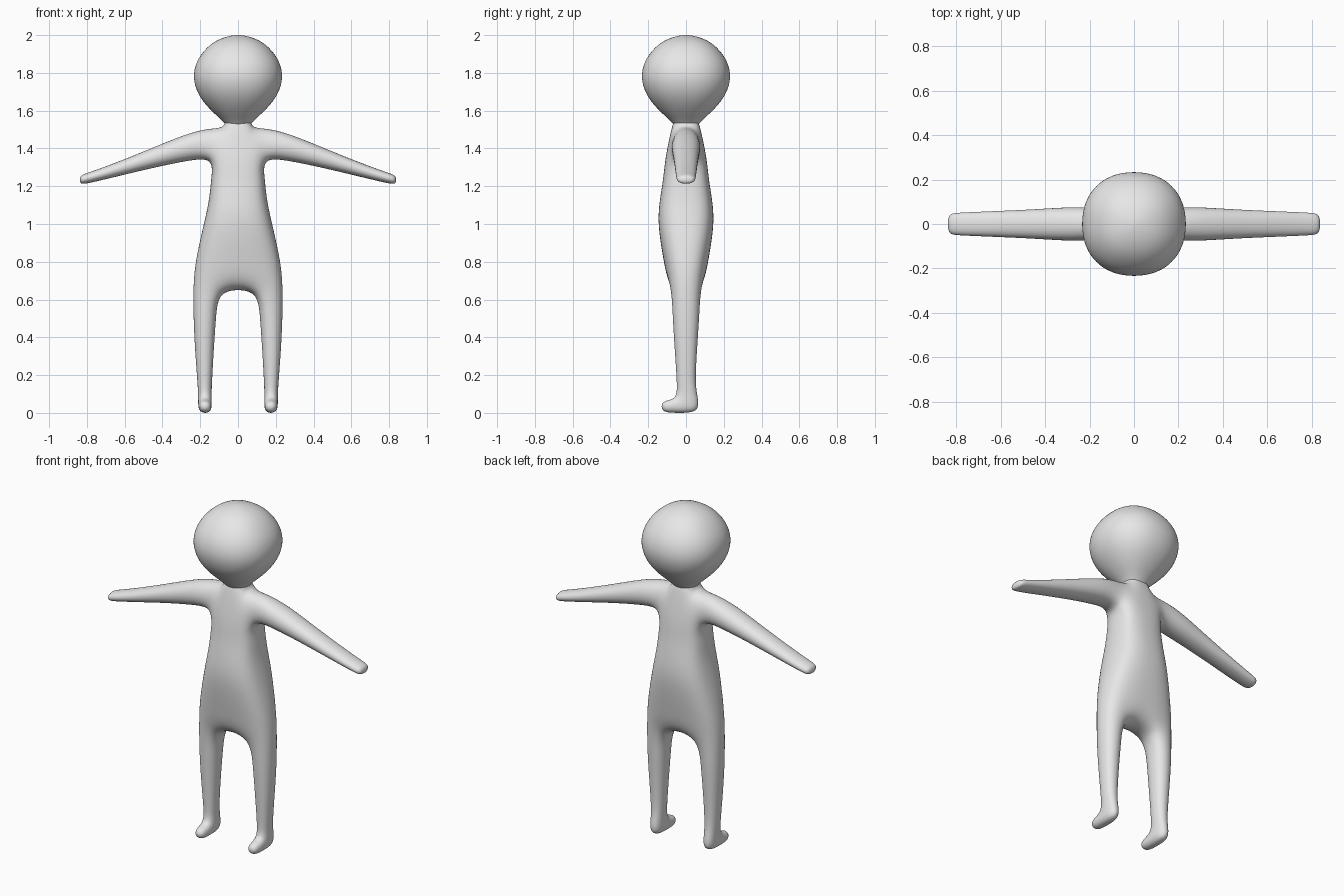
import bpy, bmesh, math

if "Cube" in bpy.data.objects:
    bpy.data.objects.remove(bpy.data.objects["Cube"])

skin = bpy.data.materials.new("light_grey")
skin.diffuse_color = (0.8, 0.8, 0.8, 1)
skin.use_nodes = True
skin.node_tree.nodes["Principled BSDF"].inputs["Base Color"].default_value = skin.diffuse_color


def finish(name, bm, mirror=False):
    """Turn a cage into a smooth subdivided object."""
    bmesh.ops.recalc_face_normals(bm, faces=bm.faces)
    me = bpy.data.meshes.new(name)
    bm.to_mesh(me)
    bm.free()
    me.materials.append(skin)
    me.shade_smooth()
    ob = bpy.data.objects.new(name, me)
    bpy.context.collection.objects.link(ob)
    if mirror:
        m = ob.modifiers.new("mirror", 'MIRROR')
        m.use_clip = True
        m.merge_threshold = 0.0005
    s = ob.modifiers.new("subdivision", 'SUBSURF')
    s.levels = s.render_levels = 3 if mirror else 2
    return ob


def ring(bm, pts):
    return [bm.verts.new(p) for p in pts]


def bridge(bm, a, b, closed=True, skip=()):
    n = len(a)
    for i in range(n if closed else n - 1):
        if i not in skip:
            j = (i + 1) % n
            bm.faces.new((a[i], a[j], b[j], b[i]))


# ---- body: right half cage, mirrored ----
bm = bmesh.new()

# torso rings: z centre, z inner, z outer, inner x, outer x, depths
torso = [
    (0.650, 0.630, 0.660, 0.100, 0.243, 0.088, 0.090, 0.075),
    (0.800, 0.800, 0.800, 0.110, 0.232, 0.118, 0.115, 0.080),
    (1.000, 1.000, 1.000, 0.095, 0.184, 0.153, 0.148, 0.095),
    (1.130, 1.130, 1.130, 0.080, 0.154, 0.141, 0.135, 0.090),
    (1.240, 1.240, 1.240, 0.072, 0.145, 0.121, 0.116, 0.082),
    (1.345, 1.345, 1.345, 0.070, 0.132, 0.112, 0.109, 0.084),
    (1.515, 1.515, 1.512, 0.080, 0.155, 0.076, 0.074, 0.066),
]
rings = []
for z0, zi, z1, xi, x1, y0, yi, y1 in torso:
    rings.append(ring(bm, [(0, -y0, z0), (xi, -yi, zi), (x1, -y1, z1),
                           (x1, y1, z1), (xi, yi, zi), (0, y0, z0)]))
for k in range(len(rings) - 1):
    arm_hole = (2,) if k == len(rings) - 2 else ()
    bridge(bm, rings[k], rings[k + 1], closed=False, skip=arm_hole)
hip, armpit, top = rings[0], rings[-2], rings[-1]
bm.faces.new((hip[0], hip[1], hip[4], hip[5]))      # crotch
bm.faces.new(top[1:5])                              # shoulder top

# neck, ending inside the head
prev = [top[0], top[1], top[4], top[5]]
for z, x, y0, yi in [(1.535, 0.073, 0.070, 0.055), (1.60, 0.06, 0.06, 0.045)]:
    cur = ring(bm, [(0, -y0, z), (x, -yi, z), (x, yi, z), (0, y0, z)])
    bridge(bm, prev, cur, closed=False)
    prev = cur

# arm: x, centre z, half height, half depth
prev = [armpit[2], armpit[3], top[3], top[2]]
for x, z, h, d in [(0.26, 1.410, 0.079, 0.086), (0.45, 1.351, 0.058, 0.071),
                   (0.65, 1.286, 0.040, 0.062), (0.80, 1.241, 0.030, 0.055),
                   (0.841, 1.233, 0.026, 0.050)]:
    cur = ring(bm, [(x, -d, z - h), (x, d, z - h), (x, d, z + h), (x, -d, z + h)])
    bridge(bm, prev, cur)
    prev = cur
bm.faces.new(prev)

# leg: z, inner x, outer x, front y, back y
prev = hip[1:5]
legs = [(0.50, 0.112, 0.241, -0.076, 0.076), (0.32, 0.125, 0.231, -0.064, 0.062),
        (0.14, 0.136, 0.216, -0.050, 0.052), (0.071, 0.137, 0.213, -0.056, 0.072),
        (-0.003, 0.138, 0.211, -0.056, 0.070)]
for k, (z, xi, x1, f, b) in enumerate(legs):
    cur = ring(bm, [(xi, f, z), (x1, f, z), (x1, b, z), (xi, b, z)])
    last = k == len(legs) - 1
    bridge(bm, prev, cur, skip=(0,) if last else ())
    if last:
        bm.faces.new(cur)                           # sole
        toe = ring(bm, [(0.139, -0.135, 0.068), (0.209, -0.135, 0.068),
                        (0.209, -0.135, 0.0), (0.139, -0.135, 0.0)])
        bridge(bm, [prev[0], prev[1], cur[1], cur[0]], toe)
        bm.faces.new(toe)
    prev = cur
finish("body", bm, mirror=True)

# ---- head: slightly squared rings around a round profile ----
bm = bmesh.new()
profile = [(0.068, 1.53), (0.088, 1.552), (0.142, 1.60), (0.186, 1.65),
           (0.217, 1.70), (0.236, 1.765), (0.230, 1.83), (0.203, 1.89),
           (0.150, 1.95), (0.095, 1.981), (0.045, 1.996)]
SEG, POWER = 24, 2 / 2.2


def squared(v):
    return math.copysign(abs(v) ** POWER, v)


prev = None
for r, z in profile:
    r *= 1.012
    angles = [2 * math.pi * i / SEG for i in range(SEG)]
    cur = ring(bm, [(r * squared(math.cos(a)), r * squared(math.sin(a)), z) for a in angles])
    if prev:
        bridge(bm, prev, cur)
    prev = cur
crown = bm.verts.new((0, 0, 2.002))
for i in range(SEG):
    bm.faces.new((prev[i], prev[(i + 1) % SEG], crown))
finish("head", bm)
